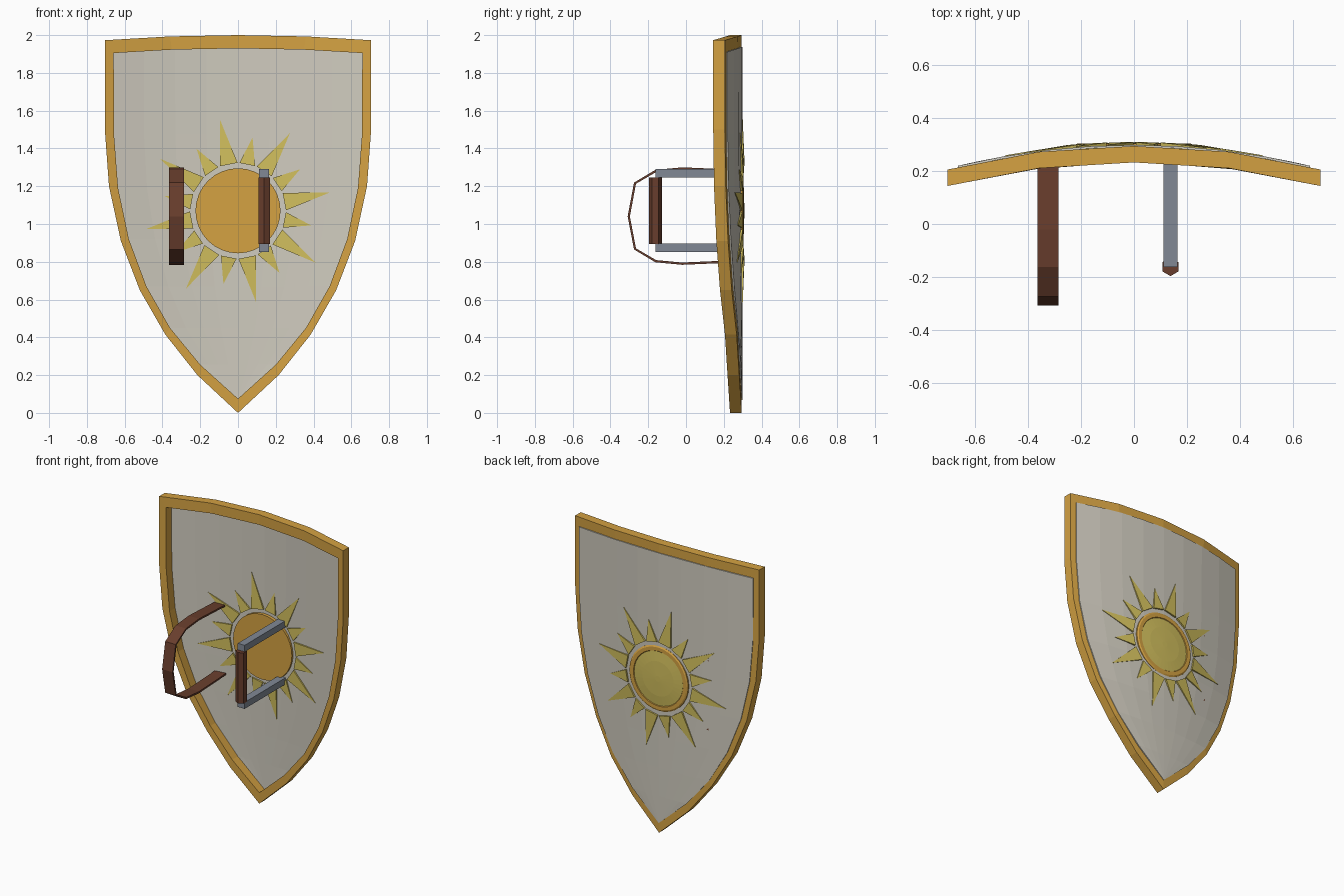
import bpy, bmesh, math
from mathutils import Vector, Matrix

if "Cube" in bpy.data.objects:
    bpy.data.objects.remove(bpy.data.objects["Cube"])


def material(name, rgb):
    m = bpy.data.materials.new(name)
    m.diffuse_color = (*rgb, 1)
    m.use_nodes = True
    m.node_tree.nodes["Principled BSDF"].inputs["Base Color"].default_value = m.diffuse_color
    return m


GOLD = material("orange gold", (0.66, 0.36, 0.055))
YELLOW = material("pale gold", (0.64, 0.52, 0.11))
IVORY = material("ivory", (0.63, 0.60, 0.52))
LEATHER = material("brown leather", (0.14, 0.048, 0.026))
STEEL = material("grey steel", (0.22, 0.25, 0.30))


def make(name, bm, *mats):
    bmesh.ops.recalc_face_normals(bm, faces=bm.faces)
    me = bpy.data.meshes.new(name)
    bm.to_mesh(me)
    bm.free()
    ob = bpy.data.objects.new(name, me)
    bpy.context.collection.objects.link(ob)
    for m in mats:
        me.materials.append(m)
    return ob


def bridge(bm, a, b, closed=True):
    n = len(a)
    for i in range(n if closed else n - 1):
        j = (i + 1) % n
        bm.faces.new((a[i], a[j], b[j], b[i]))


def rim_y(x):
    # back surface of the rim, bent in two straight steps per side
    x = abs(x)
    if x < 0.36:
        return 0.295 - 0.022 * x / 0.36
    return 0.273 - 0.067 * (x - 0.36) / 0.345


def panel_y(x):
    return 0.295 - 0.178 * x * x


# Right half outlines from top centre down to the tip
OUTER = [(0, 2.0), (0.36, 1.993), (0.705, 1.973), (0.705, 1.5), (0.683, 1.2), (0.62, 0.91),
         (0.52, 0.65), (0.385, 0.415), (0.215, 0.2), (0, 0.0)]
INNER = [(0, 1.93), (0.35, 1.923), (0.658, 1.905), (0.657, 1.48), (0.635, 1.19), (0.578, 0.92),
         (0.485, 0.67), (0.36, 0.45), (0.2, 0.255), (0, 0.075)]


def full(half):
    return half + [(-x, z) for x, z in half[-2:0:-1]]


# Rim
bm = bmesh.new()
loops = []
for outline, depth in ((OUTER, 0.062), (OUTER, 0), (INNER, 0), (INNER, 0.062)):
    loops.append([bm.verts.new((x, rim_y(x) - depth, z)) for x, z in full(outline)])
for i in range(4):
    bridge(bm, loops[i], loops[(i + 1) % 4])
make("rim", bm, GOLD)

# Curved panel, edges tucked into the rim
bm = bmesh.new()
COLS = 8
rows = []
for i, (w, z) in enumerate(INNER[2:-1]):
    row = []
    for c in range(COLS + 1):
        t = 2 * c / COLS - 1
        x = t * (w + 0.008)
        top = 0.027 * (1 - t * t) + 0.006 if i == 0 else 0
        row.append(bm.verts.new((x, panel_y(x), z + top)))
    rows.append(row)
for a, b in zip(rows, rows[1:]):
    bridge(bm, a, b, closed=False)
tip = bm.verts.new((0, panel_y(0), 0.068))
for a, b in zip(rows[-1], rows[-1][1:]):
    bm.faces.new((a, b, tip))
panel = make("panel", bm, IVORY)
mod = panel.modifiers.new("thickness", "SOLIDIFY")
mod.thickness = 0.008
mod.offset = 0

# Sun rays, alternating long and short, showing through both sides
CZ = 1.07
bm = bmesh.new()
for k in range(16):
    ang = math.radians(11.25 + 22.5 * k)
    length, half = (0.495, 0.047) if k % 2 == 0 else (0.395, 0.042)
    out = Vector((math.cos(ang), 0, math.sin(ang)))
    side = Vector((-out.z, 0, out.x))
    sides = []
    for s in (-1, 1):
        pts = []
        for r, h, t in ((0.25, -half, 0.015), (length, 0, 0.007), (0.25, half, 0.015)):
            p = out * r + side * h
            pts.append(bm.verts.new((p.x, panel_y(p.x) + s * t, p.z + CZ)))
        bm.faces.new(pts)
        sides.append(pts)
    bridge(bm, *sides)
make("sun_rays", bm, YELLOW)


# Sun disc with a raised dome on the back
def turned(name, profile, mat, n=32):
    bm = bmesh.new()
    rings = [[bm.verts.new((r * math.cos(a), y, CZ + r * math.sin(a)))
              for a in (2 * math.pi * i / n for i in range(n))] for r, y in profile]
    for a, b in zip(rings, rings[1:]):
        bridge(bm, a, b)
    bm.faces.new(rings[0])
    bm.faces.new(rings[-1])
    return make(name, bm, mat)


turned("sun_disc", [(0.225, 0.268), (0.225, 0.298), (0.215, 0.304), (0.19, 0.304), (0.185, 0.298)], GOLD)
turned("sun_dome", [(0.187, 0.29), (0.187, 0.3), (0.12, 0.306), (0.02, 0.309)], YELLOW)

# Arm strap, a bent leather band
PATH = [(0.275, 0.805), (0.21, 0.8), (-0.02, 0.79), (-0.16, 0.803), (-0.27, 0.868), (-0.303, 1.04)]
PATH += [(y, 2.084 - z) for y, z in PATH[-2::-1]]
bm = bmesh.new()
sections = []
for i, (y, z) in enumerate(PATH):
    a = Vector(PATH[max(i - 1, 0)])
    b = Vector(PATH[min(i + 1, len(PATH) - 1)])
    d = (b - a).normalized()
    n = Vector((-d.y, d.x)) * 0.006
    sections.append([bm.verts.new((x, y + s * n.x, z + s * n.y))
                     for x, s in ((-0.365, -1), (-0.285, -1), (-0.285, 1), (-0.365, 1))])
for a, b in zip(sections, sections[1:]):
    bridge(bm, a, b)
bm.faces.new(sections[0])
bm.faces.new(sections[-1])
make("arm_strap", bm, LEATHER)

# Hand grip: two steel brackets and a hexagonal leather bar
for name, z in (("lower_bracket", 0.873), ("upper_bracket", 1.268)):
    bm = bmesh.new()
    bmesh.ops.create_cube(bm, size=1, matrix=Matrix.Translation((0.138, 0.063, z))
                          @ Matrix.Diagonal((0.053, 0.45, 0.045, 1)))
    make(name, bm, STEEL)

bm = bmesh.new()
bmesh.ops.create_cone(bm, cap_ends=True, segments=6, radius1=0.035, radius2=0.035, depth=0.352,
                      matrix=Matrix.Translation((0.138, -0.162, 1.07)))
make("grip", bm, LEATHER)
